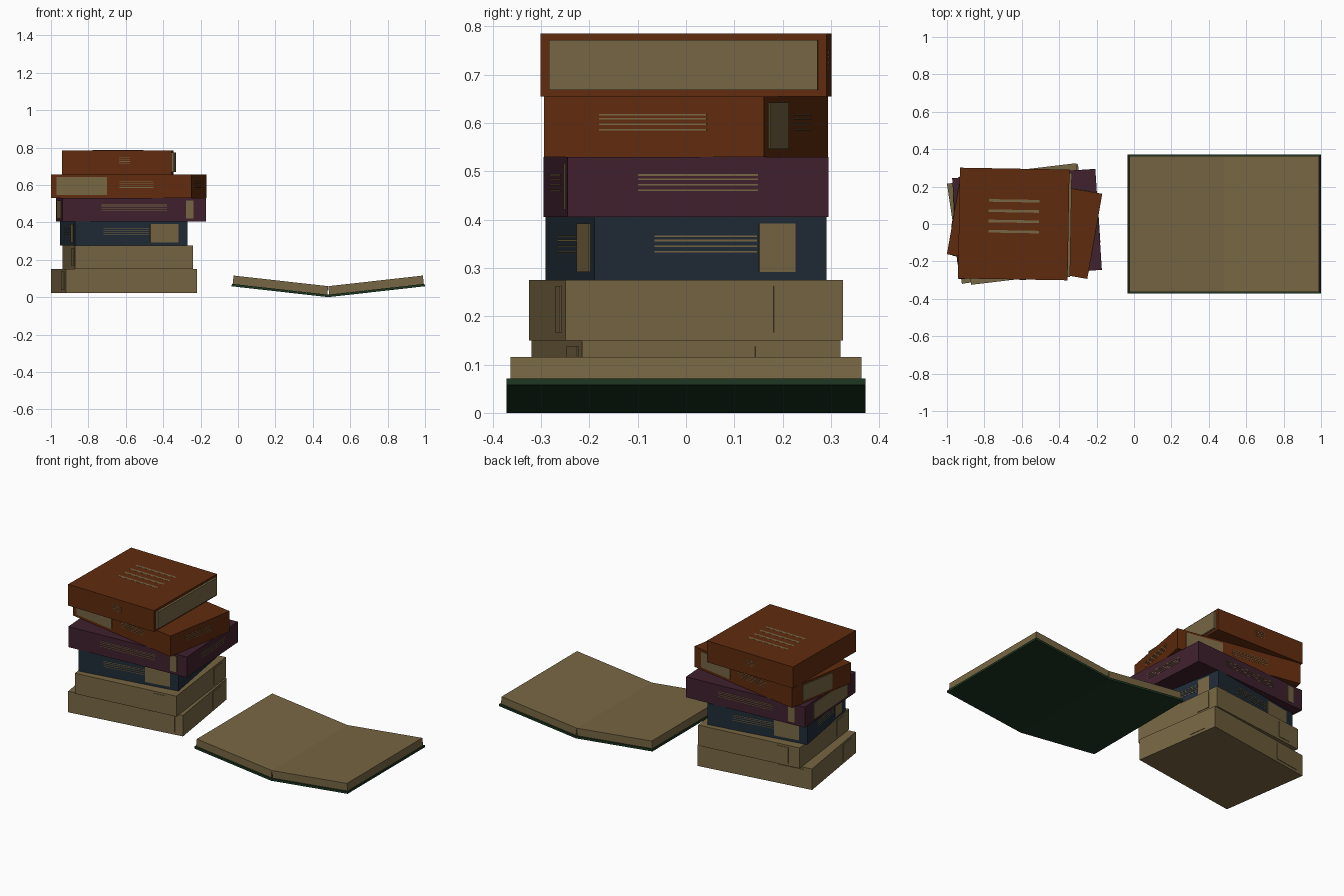
import bpy, bmesh, math
from mathutils import Matrix, Vector

if "Cube" in bpy.data.objects:
    bpy.data.objects.remove(bpy.data.objects["Cube"])


def material(name, rgb):
    m = bpy.data.materials.new(name)
    m.diffuse_color = (*rgb, 1)
    m.use_nodes = True
    m.node_tree.nodes["Principled BSDF"].inputs["Base Color"].default_value = m.diffuse_color
    return m


TAN = material("tan_paper", (0.185, 0.133, 0.056))
RUST = material("rust_cover", (0.118, 0.024, 0.0045))
PLUM = material("plum_cover", (0.050, 0.015, 0.026))
NAVY = material("navy_cover", (0.0145, 0.025, 0.038))
GREEN = material("green_cover", (0.012, 0.036, 0.0155))


def add_box(bm, center, size, rot=None):
    mat = Matrix.Translation(center) @ (rot or Matrix()) @ Matrix.Diagonal((*size, 1))
    bmesh.ops.create_cube(bm, size=1, matrix=mat)


def finish(bm, name, mat, matrix=None):
    bmesh.ops.recalc_face_normals(bm, faces=bm.faces)
    me = bpy.data.meshes.new(name)
    bm.to_mesh(me)
    bm.free()
    me.materials.append(mat)
    ob = bpy.data.objects.new(name, me)
    bpy.context.collection.objects.link(ob)
    if matrix:
        ob.matrix_world = matrix
    return ob


def plate(bm, w, d, h, side, a, b, z0, z1, t=0.003):
    """Thin plate on a side (0 front, 1 right, 2 back, 3 left); a..b run
    along the face as seen from outside, z0..z1 up it, all as fractions."""
    length, out = (w, d / 2) if side % 2 == 0 else (d, w / 2)
    rot = Matrix.Rotation(side * math.pi / 2, 4, 'Z')
    c = rot @ Vector((((a + b) / 2 - 0.5) * length, -out, ((z0 + z1) / 2 - 0.5) * h))
    add_box(bm, c, ((b - a) * length, 2 * t, (z1 - z0) * h), rot)


# name, material, centre x/y, width, depth, turn, bottom, top, labels, title lines
BOOKS = [
    ("bottom_book", TAN, (-0.61, 0), 0.708, 0.541, 8.5, 0.022, 0.15,
     {0: (.71, .93), 1: (.67, .87), 2: (.71, .93), 3: (.71, .9)}, {}),
    ("second_book", TAN, (-0.59, 0), 0.635, 0.579, 6.8, 0.15, 0.275,
     {0: (.77, .89), 1: (.75, .9), 2: (.77, .89), 3: (.75, .9)}, {}),
    ("navy_book", NAVY, (-0.61, 0), 0.61, 0.487, 9.5, 0.275, 0.405,
     {0: (.667, .917), 1: (.71, .865), 2: (.667, .917), 3: (.73, .9)},
     {0: (.25, .66), 1: (.26, .70), 2: (.25, .66), 3: (.26, .70)}),
    ("plum_book", PLUM, (-0.572, 0), 0.767, 0.541, 3.7, 0.405, 0.53,
     {0: (.86, .915), 2: (.86, .915), 3: (.17, .83)},
     {0: (.27, .73), 1: (.27, .73), 2: (.27, .73)}),
    ("rust_book", RUST, (-0.585, 0), 0.762, 0.462, -10, 0.53, 0.655,
     {0: (.04, .40), 2: (.07, .37), 3: (.18, .68)},
     {0: (.49, .73), 1: (.25, .74), 2: (.45, .73)}),
    ("top_book", RUST, (-0.643, 0), 0.586, 0.592, -1, 0.655, 0.785,
     {}, {0: (.52, .62), 2: (.45, .55)}),
]

# stack of turned books with side labels and title lines
for name, mat, (cx, cy), w, d, turn, z0, z1, labels, lines in BOOKS:
    h = z1 - z0
    place = Matrix.Translation((cx, cy, (z0 + z1) / 2)) @ Matrix.Rotation(math.radians(turn), 4, 'Z')
    bm = bmesh.new()
    add_box(bm, (0, 0, 0), (w, d, h))
    finish(bm, name + "_cover", mat, place)
    bm = bmesh.new()
    for side, (a, b) in labels.items():
        plate(bm, w, d, h, side, a, b, .13, .9)
    for side, (a, b) in lines.items():
        for zf in (.45, .54, .63, .70):
            plate(bm, w, d, h, side, a, b, zf - .013, zf + .013, .0015)
    if name == "top_book":
        # page block showing on the right edge
        add_box(bm, (w / 2, 0, 0), (0.026, d - 0.036, h - 0.026))
        # four title lines on the lid
        for i in range(4):
            add_box(bm, (0, 0.124 - i * 0.055, h / 2), (0.27, 0.014, 0.001))
    finish(bm, name + "_pages_and_marks", TAN, place)

# open book: V-shaped cover
CX, HALF, RISE = 0.4825, 0.5165, 0.058
profile = [(-HALF, RISE), (0, 0), (HALF, RISE), (HALF - .001, RISE + .013),
           (0, .013), (-HALF + .001, RISE + .013)]
bm = bmesh.new()
quads = []
rows = [[bm.verts.new((CX + x, y, z)) for x, z in profile] for y in (-0.372, 0.372)]
f, k = rows
for r in rows:
    bm.faces.new((r[0], r[1], r[4], r[5]))
    bm.faces.new((r[1], r[2], r[3], r[4]))
for i in range(6):
    j = (i + 1) % 6
    bm.faces.new((f[i], f[j], k[j], k[i]))
finish(bm, "open_book_cover", GREEN)

# open book: two tilted page blocks meeting at the top of the gutter
ang = math.atan2(RISE, HALF)
thick, length = 0.045, 0.509
for name, s in (("left_pages", -1), ("right_pages", 1)):
    bm = bmesh.new()
    add_box(bm, (s * length / 2, 0, -thick / 2), (length, 0.726, thick))
    place = Matrix.Translation((CX, 0, 0.0585)) @ Matrix.Rotation(-s * ang, 4, 'Y')
    finish(bm, name, TAN, place)
